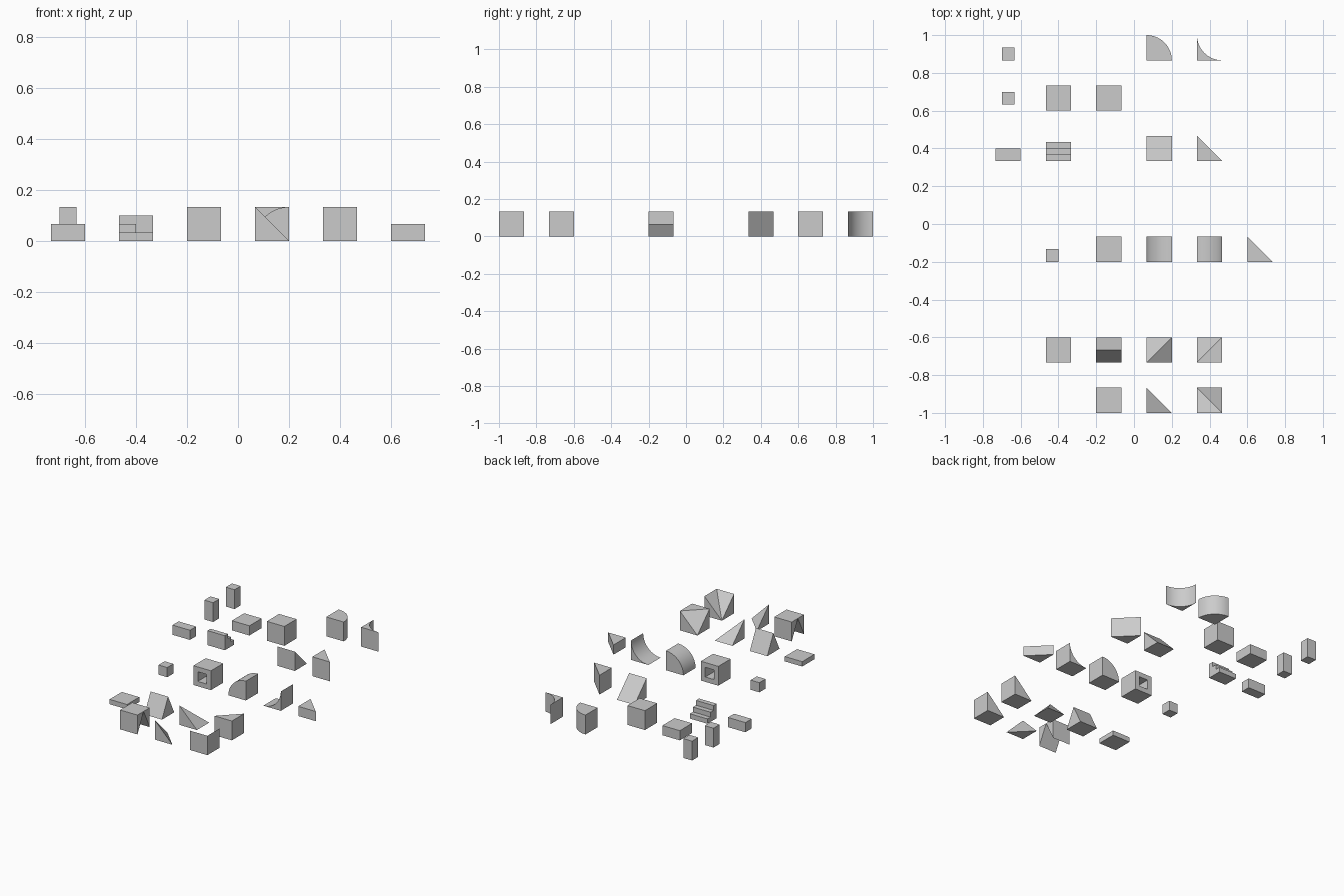
import bpy, bmesh, math
from mathutils import Vector

if "Cube" in bpy.data.objects:
    bpy.data.objects.remove(bpy.data.objects["Cube"])

U = 2 / 15  # size of one full block; all shapes are given in block units


def finish(name, bm, corner, smooth=False):
    bmesh.ops.recalc_face_normals(bm, faces=bm.faces)
    me = bpy.data.meshes.new(name)
    bm.to_mesh(me)
    bm.free()
    ob = bpy.data.objects.new(name, me)
    bpy.context.collection.objects.link(ob)
    ob.location = (corner[0] * U, corner[1] * U, 0)
    ob.scale = (U, U, U)
    if smooth:
        bpy.ops.object.select_all(action='DESELECT')
        ob.select_set(True)
        bpy.context.view_layer.objects.active = ob
        bpy.ops.object.shade_smooth_by_angle(angle=math.radians(30))
    return ob


def prism(name, corner, profile, length, axis='z', smooth=False):
    """Extrude a profile: z -> (x,y), y -> (x,z), x -> (y,z)."""
    to3d = {'z': lambda a, b: (a, b, 0), 'y': lambda a, b: (a, 0, b),
            'x': lambda a, b: (0, a, b)}[axis]
    step = {'z': (0, 0, 1), 'y': (0, 1, 0), 'x': (1, 0, 0)}[axis]
    bm = bmesh.new()
    face = bm.faces.new([bm.verts.new(to3d(a, b)) for a, b in profile])
    ext = bmesh.ops.extrude_face_region(bm, geom=[face], use_keep_orig=True)
    new = [g for g in ext['geom'] if isinstance(g, bmesh.types.BMVert)]
    bmesh.ops.translate(bm, verts=new, vec=Vector(step) * length)
    return finish(name, bm, corner, smooth)


def solid(name, corner, pts, faces):
    bm = bmesh.new()
    vs = [bm.verts.new(p) for p in pts]
    for f in faces:
        bm.faces.new([vs[i] for i in f])
    return finish(name, bm, corner)


def box(name, corner, w, d, h):
    return prism(name, corner, [(0, 0), (w, 0), (w, d), (0, d)], h)


def arc(cx, cy, a0, a1, n=16):
    return [(cx + math.cos(math.radians(a0 + (a1 - a0) * i / n)),
             cy + math.sin(math.radians(a0 + (a1 - a0) * i / n))) for i in range(n + 1)]


# plain boxes: name, corner, width, depth, height
for b in [("post_back", (-5.25, 6.5), .5, .5, 1),
          ("post_front", (-5.25, 4.75), .5, .5, 1),
          ("half_slab", (-3.5, 4.5), 1, 1, .5),
          ("full_block", (-1.5, 4.5), 1, 1, 1),
          ("half_beam", (-5.5, 2.5), 1, .5, .5),
          ("small_cube", (-3.5, -1.5), .5, .5, .5),
          ("thin_slab", (-3.5, -5.5), 1, 1, .25)]:
    box(*b)

# quarter columns, convex and concave
prism("quarter_column", (.5, 6.5), [(0, 0)] + arc(0, 0, 0, 90), 1, 'z', True)
prism("concave_column", (2.5, 6.5), [(0, 0)] + arc(1, 1, 270, 180), 1, 'z', True)

# stairs descending to the back
prism("stairs", (-3.5, 2.5), [(0, 0), (.75, 0), (.75, .25), (.5, .25), (.5, .5),
                              (.25, .5), (.25, .75), (0, .75)], 1, 'x')

# straight ramp and triangular columns
tri = [(0, 0), (1, 0), (0, 1)]
prism("ramp", (.5, 2.5), tri, 1, 'x')
prism("triangle_column", (2.5, 2.5), tri, 1)
prism("half_triangle_column", (4.5, -1.5), tri, .5)

# curved ramps rising to the right
prism("convex_ramp", (.5, -1.5), [(1, 0)] + arc(1, 0, 90, 180), 1, 'y', True)
prism("concave_ramp", (2.5, -1.5), [(1, 0)] + arc(0, 1, 360, 270), 1, 'y', True)

# block with a square tunnel from front to back
ring = [(0, 0), (1, 0), (1, 1), (0, 1)]
pts = [(x if k == 0 else .25 + x / 2, y, z if k == 0 else .25 + z / 2)
       for k in (0, 1) for y in (0, 1) for x, z in ring]
faces = []
for i in range(4):
    j = (i + 1) % 4
    faces += [(i, j, j + 4, i + 4), (i + 8, j + 8, j + 12, i + 12),
              (i, j, j + 8, i + 8), (i + 4, j + 4, j + 12, i + 12)]
solid("tunnel_block", (-1.5, -1.5), pts, faces)

# roof wedge, and the block with that wedge removed
prism("roof_wedge", (-1.5, -5.5), [(0, 0), (1, 0), (.5, 1)], 1, 'x')
prism("notched_block_front", (-1.5, -7.5), [(0, 0), (.5, 1), (0, 1)], 1, 'x')
prism("notched_block_back", (-1.5, -7.5), [(1, 0), (1, 1), (.5, 1)], 1, 'x')

# corner slopes
solid("corner_tetra", (.5, -7.5), [(0, 0, 0), (1, 0, 0), (0, 1, 0), (0, 0, 1)],
      [(0, 1, 2), (0, 1, 3), (1, 2, 3), (0, 2, 3)])
base = [(0, 0, 0), (1, 0, 0), (1, 1, 0), (0, 1, 0)]
solid("outer_corner_ramp", (.5, -5.5), base + [(0, 0, 1)],
      [(0, 1, 2, 3), (0, 1, 4), (1, 2, 4), (2, 3, 4), (0, 3, 4)])
top = [(0, 0, 1), (1, 0, 1), (1, 1, 1)]
walls = [(0, 1, 2, 3), (0, 1, 5, 4), (1, 2, 6, 5), (0, 3, 4), (2, 3, 6)]
solid("cut_corner_block", (2.5, -5.5), base + top, walls + [(4, 5, 6), (4, 6, 3)])
solid("inner_corner_ramp", (2.5, -7.5), base + top, walls + [(4, 5, 3), (5, 6, 3)])
